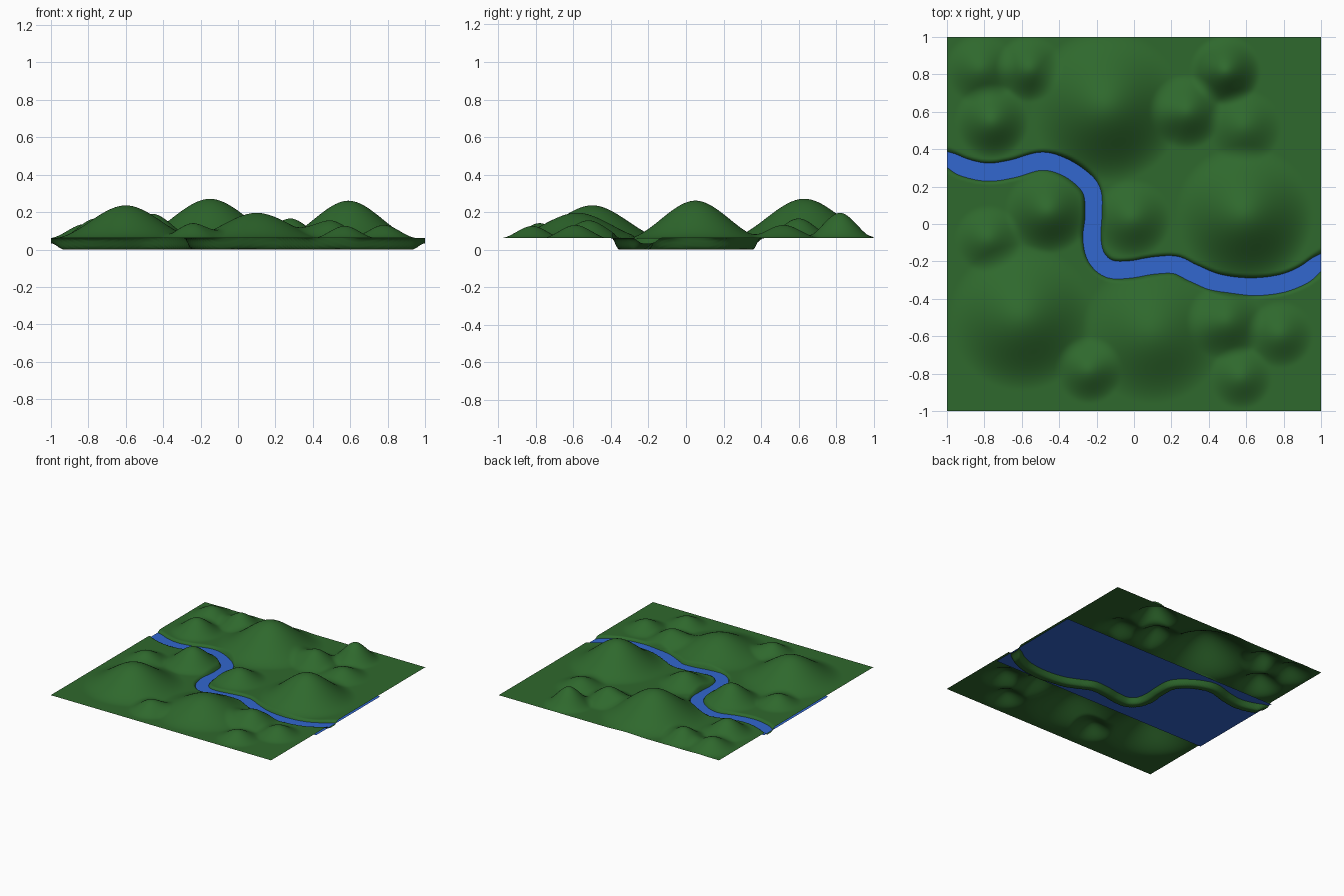
import bpy, bmesh
from mathutils import Vector, kdtree

if "Cube" in bpy.data.objects:
    bpy.data.objects.remove(bpy.data.objects["Cube"])

BASE, DEPTH, WATER = 0.065, 0.061, 0.048

# Hills: x, y, radius, height
HILLS = [
    (-0.15, 0.63, 0.41, 0.21), (0.59, 0.05, 0.37, 0.20),
    (-0.60, -0.50, 0.39, 0.175), (0.10, -0.58, 0.38, 0.135),
    (-0.24, -0.78, 0.18, 0.08), (0.49, -0.52, 0.21, 0.095),
    (0.78, -0.59, 0.18, 0.07), (0.57, -0.82, 0.17, 0.065),
    (-0.78, -0.08, 0.18, 0.07), (-0.46, 0.07, 0.23, 0.13),
    (-0.01, 0.03, 0.21, 0.09), (-0.76, 0.55, 0.20, 0.105),
    (-0.82, 0.83, 0.19, 0.075), (-0.56, 0.83, 0.18, 0.09),
    (0.28, 0.60, 0.20, 0.105), (0.59, 0.52, 0.20, 0.07),
    (0.49, 0.82, 0.19, 0.135),
]

# River centre line
RIVER = [(-1.1, 0.40), (-1, 0.345), (-0.9, 0.30), (-0.78, 0.277), (-0.65, 0.295),
         (-0.5, 0.335), (-0.38, 0.31), (-0.28, 0.245), (-0.225, 0.17),
         (-0.215, 0.05), (-0.225, -0.08), (-0.2, -0.18), (-0.13, -0.24),
         (-0.02, -0.245), (0.1, -0.225), (0.22, -0.22), (0.32, -0.265),
         (0.45, -0.315), (0.62, -0.335), (0.78, -0.32), (0.9, -0.275),
         (1, -0.205), (1.1, -0.13)]


def smooth(t):
    t = max(0.0, min(1.0, t))
    return t * t * (3 - 2 * t)


def spline(points, steps):
    p = [Vector((x, y, 0)) for x, y in points]
    p = [2 * p[0] - p[1]] + p + [2 * p[-1] - p[-2]]
    out = []
    for a, b, c, d in zip(p, p[1:], p[2:], p[3:]):
        for i in range(steps):
            t = i / steps
            out.append(0.5 * (2 * b + (c - a) * t + (2 * a - 5 * b + 4 * c - d) * t * t
                              + (3 * b - a - 3 * c + d) * t ** 3))
    return out


line = spline(RIVER, 24)
tree = kdtree.KDTree(len(line))
for i, p in enumerate(line):
    tree.insert(p, i)
tree.balance()


def height(x, y):
    hills = sum(h * smooth(1 - ((x - cx) ** 2 + (y - cy) ** 2) ** 0.5 / r)
                for cx, cy, r, h in HILLS)
    dist = tree.find((x, y, 0))[2]
    carve = smooth((0.062 - dist) / 0.04)
    # channel gets shallower right at the map edges
    end = 0.45 + 0.55 * smooth((1 - abs(x)) / 0.07)
    return BASE + hills * (1 - 0.5 * carve) - DEPTH * carve * end


def make_object(name, bm, color):
    mesh = bpy.data.meshes.new(name)
    bm.to_mesh(mesh)
    bm.free()
    mat = bpy.data.materials.new(name + "_colour")
    mat.diffuse_color = (*color, 1)
    mat.use_nodes = True
    mat.node_tree.nodes["Principled BSDF"].inputs["Base Color"].default_value = mat.diffuse_color
    mesh.materials.append(mat)
    obj = bpy.data.objects.new(name, mesh)
    bpy.context.collection.objects.link(obj)
    return obj


# Ground sheet with hills and carved river bed
bm = bmesh.new()
bmesh.ops.create_grid(bm, x_segments=200, y_segments=200, size=1)
for v in bm.verts:
    v.co.z = height(v.co.x, v.co.y)
low = min(v.co.z for v in bm.verts)
for v in bm.verts:
    v.co.z -= low
for f in bm.faces:
    f.smooth = True
make_object("terrain", bm, (0.028, 0.14, 0.026))

# Flat water sheet just under the ground level
bm = bmesh.new()
bmesh.ops.create_grid(bm, x_segments=1, y_segments=1, size=1)
for v in bm.verts:
    v.co.y *= 0.415
    v.co.z = WATER - low
make_object("water", bm, (0.032, 0.135, 0.62))
